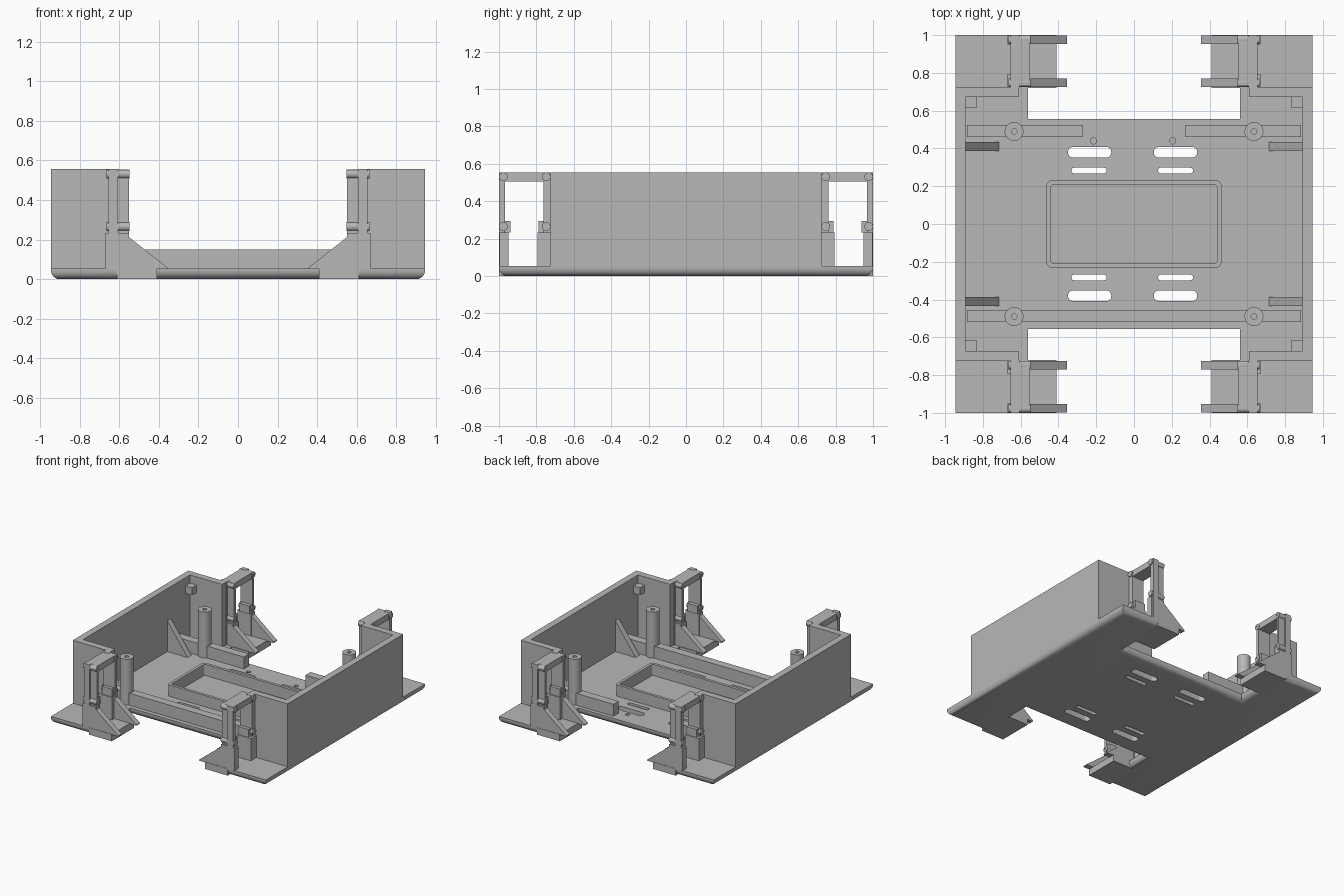
import bpy, bmesh, math
from mathutils import Matrix, Vector

cube = bpy.data.objects.get("Cube")
if cube:
    bpy.data.objects.remove(cube, do_unlink=True)

grey = bpy.data.materials.new("plain grey")
grey.use_nodes = True
COLOUR = (0.48, 0.48, 0.48, 1)
grey.diffuse_color = COLOUR
grey.node_tree.nodes["Principled BSDF"].inputs["Base Color"].default_value = COLOUR

SIGNS = [(sx, sy) for sx in (-1, 1) for sy in (-1, 1)]
FLOOR, TOP, END = 0.055, 0.555, 0.725


def finish(bm, name):
    bmesh.ops.recalc_face_normals(bm, faces=bm.faces)
    mesh = bpy.data.meshes.new(name)
    bm.to_mesh(mesh)
    bm.free()
    mesh.materials.append(grey)
    obj = bpy.data.objects.new(name, mesh)
    bpy.context.collection.objects.link(obj)
    return obj


def smooth(obj):
    bpy.ops.object.select_all(action="DESELECT")
    obj.select_set(True)
    bpy.context.view_layer.objects.active = obj
    bpy.ops.object.shade_smooth_by_angle(angle=math.radians(35))


def add_box(bm, xs, ys, zs):
    size = [b[1] - b[0] for b in (xs, ys, zs)]
    mid = [(b[1] + b[0]) / 2 for b in (xs, ys, zs)]
    bmesh.ops.create_cube(bm, size=1, matrix=Matrix.Translation(mid) @ Matrix.Diagonal((*size, 1)))


def span(sign, low, high):
    return sorted((sign * low, sign * high))


def add_prism(bm, points, direction):
    face = bm.faces.new([bm.verts.new(p) for p in points])
    out = bmesh.ops.extrude_face_region(bm, geom=[face])
    moved = [v for v in out["geom"] if isinstance(v, bmesh.types.BMVert)]
    bmesh.ops.translate(bm, verts=moved, vec=direction)


def add_tube(bm, start, axis, radius, hole, length, depth):
    # revolve a stepped profile: a rod with a blind hole in its far end
    rot = Vector((0, 0, 1)).rotation_difference(Vector(axis)).to_matrix().to_4x4()
    place = Matrix.Translation(start) @ rot
    new = bmesh.new()
    profile = [(0, 0), (radius, 0), (radius, length), (hole, length),
               (hole, length - depth), (0, length - depth)]
    verts = [new.verts.new((r, 0, z)) for r, z in profile]
    edges = [new.edges.new(pair) for pair in zip(verts, verts[1:])]
    bmesh.ops.spin(new, geom=verts + edges, cent=(0, 0, 0), axis=(0, 0, 1),
                   angle=math.tau, steps=24, use_duplicate=False)
    bmesh.ops.remove_doubles(new, verts=new.verts, dist=0.0005)
    new.transform(place)
    temp = bpy.data.meshes.new("temp")
    new.to_mesh(temp)
    new.free()
    bm.from_mesh(temp)
    bpy.data.meshes.remove(temp)


def rounded(cx, cy, w, h, r, z):
    pts = []
    for q, (sx, sy) in enumerate(((1, 1), (-1, 1), (-1, -1), (1, -1))):
        for i in range(7):
            a = math.pi / 2 * (q + i / 6)
            pts.append((cx + sx * (w / 2 - r) + r * math.cos(a),
                        cy + sy * (h / 2 - r) + r * math.sin(a), z))
    return pts


def cut(obj, cutter):
    mod = obj.modifiers.new("cut", "BOOLEAN")
    mod.operation, mod.solver, mod.object = "DIFFERENCE", "EXACT", cutter
    bpy.context.view_layer.objects.active = obj
    bpy.ops.object.modifier_apply(modifier=mod.name)
    bpy.data.objects.remove(cutter, do_unlink=True)


# base plate: H outline with rounded lower edges
bm = bmesh.new()
quarter = [(0.945, 1), (0.56, 1), (0.56, 0.555)]
outline = quarter + [(-x, y) for x, y in reversed(quarter)]
outline += [(-x, -y) for x, y in outline]
add_prism(bm, [(x, y, 0) for x, y in outline], (0, 0, FLOOR))
low = [e for e in bm.edges if all(v.co.z < 0.001 for v in e.verts)]
bmesh.ops.recalc_face_normals(bm, faces=bm.faces)
bmesh.ops.bevel(bm, geom=low, offset=0.045, segments=6, profile=0.5, affect="EDGES")
base = finish(bm, "base_plate")

# vent slots and two shallow pin holes
bm = bmesh.new()
for sy in (-1, 1):
    for x in (-0.235, 0.22):
        add_prism(bm, rounded(x, sy * 0.38, 0.23, 0.056, 0.027, -0.1), (0, 0, 0.3))
        add_prism(bm, rounded(x - 0.003 + (x > 0) * 0.003, sy * 0.283, 0.185, 0.03, 0.014, -0.1), (0, 0, 0.3))
for x in (-0.215, 0.205):
    add_prism(bm, rounded(x, 0.44, 0.032, 0.032, 0.0155, 0.03), (0, 0, 0.1))
cut(base, finish(bm, "slot_cutter"))
smooth(base)

# inward tabs that carry the brackets
bm = bmesh.new()
for sx, sy in SIGNS:
    add_box(bm, span(sx, 0.41, 0.61), span(sy, 0.72, 1), (0, FLOOR))
finish(bm, "bracket_tabs")

# side walls and returns at each end
bm = bmesh.new()
for sx in (-1, 1):
    add_box(bm, span(sx, 0.892, 0.945), (-END, END), (0.05, TOP))
finish(bm, "side_walls")
bm = bmesh.new()
for sx, sy in SIGNS:
    add_box(bm, span(sx, 0.61, 0.893), span(sy, 0.672, END), (0.05, TOP))
finish(bm, "end_walls")

# small lid blocks in the upper corners
bm = bmesh.new()
for sx, sy in SIGNS:
    add_box(bm, span(sx, 0.835, 0.893), span(sy, 0.615, 0.673), (0.43, 0.49))
finish(bm, "corner_blocks")

# triangular ribs bracing the side walls
bm = bmesh.new()
for sx, sy in SIGNS:
    y = sy * 0.41 - 0.024
    add_prism(bm, [(sx * 0.893, y, 0.05), (sx * 0.71, y, 0.05), (sx * 0.893, y, 0.3)], (0, 0.048, 0))
finish(bm, "wall_ribs")

# stiffening bars, the rear one split in the middle
bm = bmesh.new()
add_box(bm, (-0.885, 0.885), (-0.52, -0.455), (0.05, 0.15))
for sx in (-1, 1):
    add_box(bm, span(sx, 0.27, 0.885), (0.46, 0.525), (0.05, 0.15))
finish(bm, "floor_bars")

# screw posts
bm = bmesh.new()
for sx, sy in SIGNS:
    add_tube(bm, (sx * 0.635, sy * 0.49, 0.04), (0, 0, 1), 0.05, 0.015, 0.38, 0.15)
smooth(finish(bm, "screw_posts"))

# raised tray rim in the middle
bm = bmesh.new()
add_prism(bm, rounded(0, 0, 0.925, 0.46, 0.025, 0.05), (0, 0, 0.095))
rim = finish(bm, "tray_rim")
bm = bmesh.new()
add_prism(bm, rounded(0, 0, 0.88, 0.415, 0.015, FLOOR + 0.001), (0, 0, 0.3))
cut(rim, finish(bm, "tray_cutter"))
smooth(rim)

# open brackets standing on the tabs
frame = bmesh.new()
bosses = bmesh.new()
gussets = bmesh.new()
for sx, sy in SIGNS:
    def part(a, b, z):
        add_box(frame, span(sx, *a), span(sy, *b), z)

    part((0.55, 0.655), (0.735, 0.985), (0.505, 0.553))
    part((0.605, 0.655), (0.967, 1), (0.05, TOP))
    part((0.605, 0.655), (0.722, 0.762), (0.05, TOP))
    part((0.55, 0.606), (0.967, 0.988), (0.05, 0.55))
    part((0.55, 0.606), (0.735, 0.762), (0.05, 0.55))
    # feet
    part((0.55, 0.67), (0.95, 0.998), (0.05, 0.232))
    part((0.55, 0.67), (0.724, 0.795), (0.05, 0.232))
    # ledges beside the lower bosses
    part((0.555, 0.645), (0.937, 0.97), (0.232, 0.295))
    part((0.555, 0.645), (0.76, 0.788), (0.232, 0.295))
    for b in (0.747, 0.977):
        for z in (0.265, 0.531):
            add_tube(bosses, (sx * 0.665, sy * b, z), (-sx, 0, 0), 0.023, 0.009, 0.118, 0.04)
    for b in (0.747, 0.975):
        y = sy * b - 0.022
        add_prism(gussets, [(sx * 0.56, y, 0.05), (sx * 0.355, y, 0.05), (sx * 0.355, y, 0.057),
                            (sx * 0.55, y, 0.212), (sx * 0.56, y, 0.212)], (0, 0.044, 0))
finish(frame, "bracket_frames")
smooth(finish(bosses, "bracket_bosses"))
finish(gussets, "bracket_gussets")
